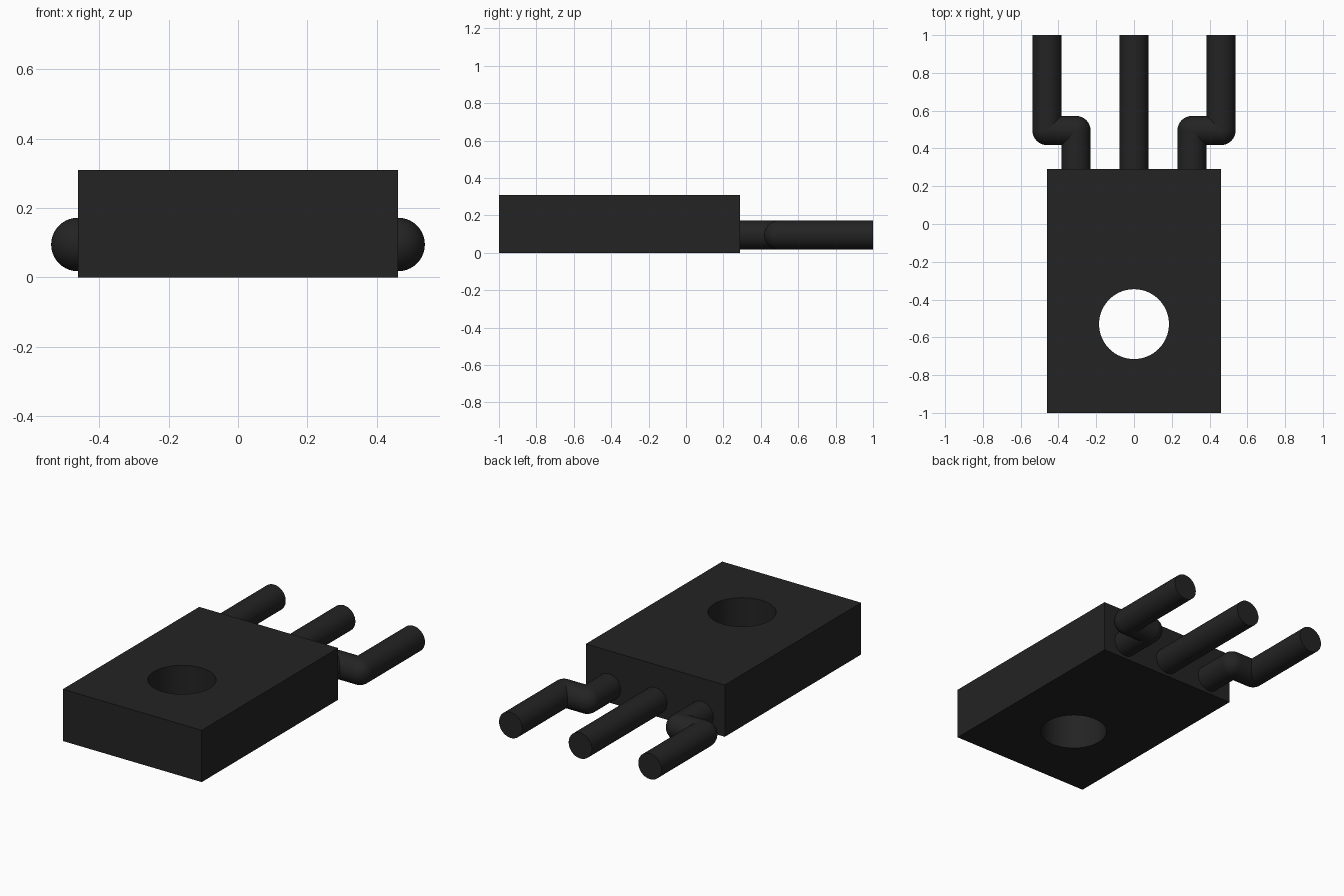
import bpy, bmesh, math
from mathutils import Matrix, Vector

if "Cube" in bpy.data.objects:
    bpy.data.objects.remove(bpy.data.objects["Cube"])

PIN_R, PIN_Z, SIDES = 0.077, 0.095, 40

dark = bpy.data.materials.new("black_plastic")
dark.diffuse_color = (0.017, 0.017, 0.017, 1)
dark.use_nodes = True
dark.node_tree.nodes["Principled BSDF"].inputs["Base Color"].default_value = dark.diffuse_color


def add_mesh(name, bm):
    mesh = bpy.data.meshes.new(name)
    bm.to_mesh(mesh)
    bm.free()
    mesh.materials.append(dark)
    obj = bpy.data.objects.new(name, mesh)
    bpy.context.collection.objects.link(obj)
    return obj


def smooth(obj):
    bpy.ops.object.select_all(action='DESELECT')
    obj.select_set(True)
    bpy.context.view_layer.objects.active = obj
    bpy.ops.object.shade_smooth_by_angle(angle=math.radians(30))


def pin(name, path):
    """Round wire along an (x, y) path with ball joints at the bends."""
    bm = bmesh.new()
    pts = [Vector((x, y, PIN_Z)) for x, y in path]
    for a, b in zip(pts, pts[1:]):
        turn = (b - a).to_track_quat('Z', 'Y').to_matrix().to_4x4()
        bmesh.ops.create_cone(bm, cap_ends=True, segments=SIDES, radius1=PIN_R, radius2=PIN_R,
                              depth=(b - a).length, matrix=Matrix.Translation((a + b) / 2) @ turn)
    for p in pts[1:-1]:
        bmesh.ops.create_uvsphere(bm, u_segments=SIDES, v_segments=SIDES // 2, radius=PIN_R,
                                  matrix=Matrix.Translation(p))
    obj = add_mesh(name, bm)
    smooth(obj)
    return obj


# Package body
bm = bmesh.new()
bmesh.ops.create_cube(bm, size=1, matrix=Matrix.Translation((0, -0.355, 0.155))
                      @ Matrix.Diagonal((0.92, 1.29, 0.31, 1)))
body = add_mesh("package_body", bm)

# Mounting hole through the body
bm = bmesh.new()
bmesh.ops.create_cone(bm, cap_ends=True, segments=64, radius1=0.185, radius2=0.185, depth=1,
                      matrix=Matrix.Translation((0, -0.53, 0.155)))
cutter = add_mesh("hole_cutter", bm)
cutter.hide_render = True
cut = body.modifiers.new("mounting_hole", 'BOOLEAN')
cut.operation, cut.solver, cut.object = 'DIFFERENCE', 'EXACT', cutter
bpy.context.view_layer.objects.active = body
bpy.ops.object.modifier_apply(modifier=cut.name)
bpy.data.objects.remove(cutter)
smooth(body)

# Straight middle pin and the mirrored pair of bent outer pins
pin("middle_pin", [(0, 0.28), (0, 1)])
outer = pin("outer_pins", [(0.307, 0.28), (0.307, 0.495), (0.461, 0.495), (0.461, 1)])
outer.modifiers.new("mirror", 'MIRROR').use_mirror_merge = False
